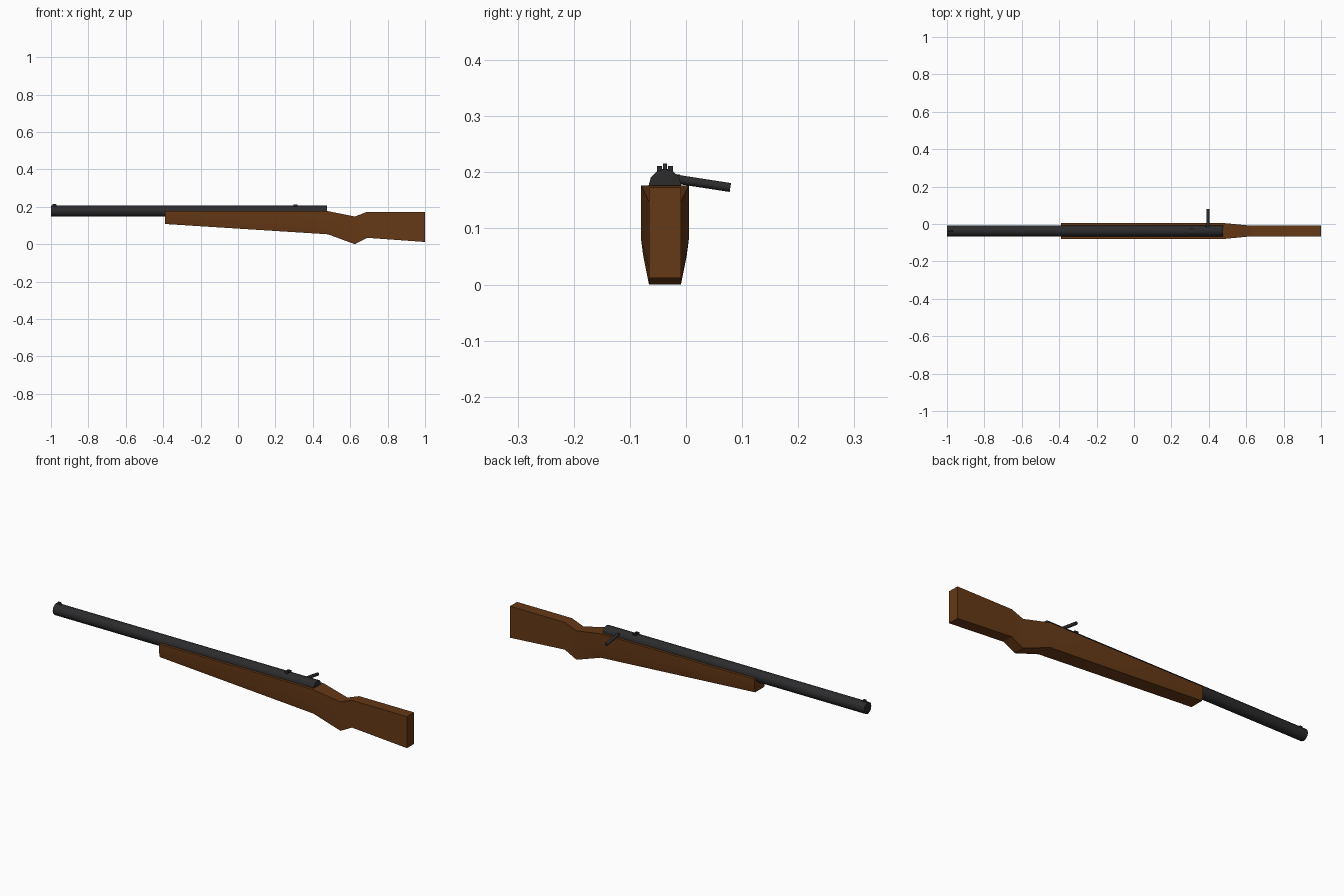
import bpy, bmesh
from math import pi
from mathutils import Vector

if "Cube" in bpy.data.objects:
    bpy.data.objects.remove(bpy.data.objects["Cube"])

YC = -0.0375   # centre plane of the rifle
ZB = 0.177     # bore axis height


def material(name, rgb):
    m = bpy.data.materials.new(name)
    m.diffuse_color = (*rgb, 1)
    m.use_nodes = True
    m.node_tree.nodes["Principled BSDF"].inputs["Base Color"].default_value = m.diffuse_color
    return m


wood = material("wood", (0.13, 0.04, 0.008))
steel = material("steel", (0.025, 0.025, 0.027))


def finish(bm, name, mat, smooth=None):
    bmesh.ops.recalc_face_normals(bm, faces=bm.faces[:])
    me = bpy.data.meshes.new(name)
    bm.to_mesh(me)
    bm.free()
    ob = bpy.data.objects.new(name, me)
    bpy.context.collection.objects.link(ob)
    me.materials.append(mat)
    if smooth:
        bpy.ops.object.select_all(action='DESELECT')
        ob.select_set(True)
        bpy.context.view_layer.objects.active = ob
        bpy.ops.object.shade_smooth_by_angle(angle=smooth)
    return ob


def loft(name, rings, mat, smooth=None):
    bm = bmesh.new()
    loops = [[bm.verts.new(p) for p in r] for r in rings]
    n = len(loops[0])
    for a, b in zip(loops, loops[1:]):
        for i in range(n):
            j = (i + 1) % n
            bm.faces.new((a[i], a[j], b[j], b[i]))
    bm.faces.new(loops[0])
    bm.faces.new(loops[-1])
    return finish(bm, name, mat, smooth)


def rod(name, a, b, radius, sides, mat):
    a, b = Vector(a), Vector(b)
    bm = bmesh.new()
    bmesh.ops.create_cone(bm, cap_ends=True, segments=sides,
                          radius1=radius, radius2=radius, depth=(b - a).length)
    bm.transform((b - a).to_track_quat('Z', 'Y').to_matrix().to_4x4())
    bmesh.ops.translate(bm, verts=bm.verts[:], vec=(a + b) / 2)
    return finish(bm, name, mat, pi / 4)


def extrude_x(name, profile, x0, x1, mat):
    return loft(name, [[(x, YC + y, z) for y, z in profile] for x in (x0, x1)], mat)


# Stock: x, top z, shoulder z, bottom z, half width, bottom half width
stations = [
    (-0.39, 0.177, 0.135, 0.108, 0.0425, 0.036),
    (0.48, 0.177, 0.080, 0.053, 0.0425, 0.039),
    (0.625, 0.148, 0.030, 0.000, 0.0285, 0.0285),
    (0.69, 0.173, 0.062, 0.034, 0.0285, 0.0285),
    (1.00, 0.173, 0.040, 0.012, 0.0285, 0.0285),
]
rings = []
for x, top, mid, bot, w, wb in stations:
    half = [(w, top), (w, mid), (wb, bot)]
    section = half + [(-y, z) for y, z in reversed(half)]
    rings.append([(x, YC + y, z) for y, z in section])
loft("stock", rings, wood, pi / 6)

# Barrel and receiver in one tube
rod("barrel", (-1, YC, ZB), (0.475, YC, ZB), 0.029, 12, steel)

# Bolt handle with a thicker root
rod("bolt_handle", (0.395, YC, 0.191), (0.395, 0.079, 0.173), 0.008, 10, steel)
rod("bolt_root", (0.39, YC, 0.187), (0.39, -0.012, 0.184), 0.012, 8, steel)

# Notched rear sight
extrude_x("rear_sight", [(-0.0145, 0.195), (0.0145, 0.195), (0.0145, 0.211),
                         (0.005, 0.211), (0.005, 0.206), (-0.005, 0.206),
                         (-0.005, 0.211), (-0.0145, 0.211)], 0.298, 0.318, steel)

# Front sight blade, sloped towards the rear
blade = [(-0.995, 0.198), (-0.990, 0.216), (-0.976, 0.216), (-0.960, 0.198)]
loft("front_sight", [[(x, YC + y, z) for x, z in blade]
                     for y in (-0.0035, 0.0035)], steel)
